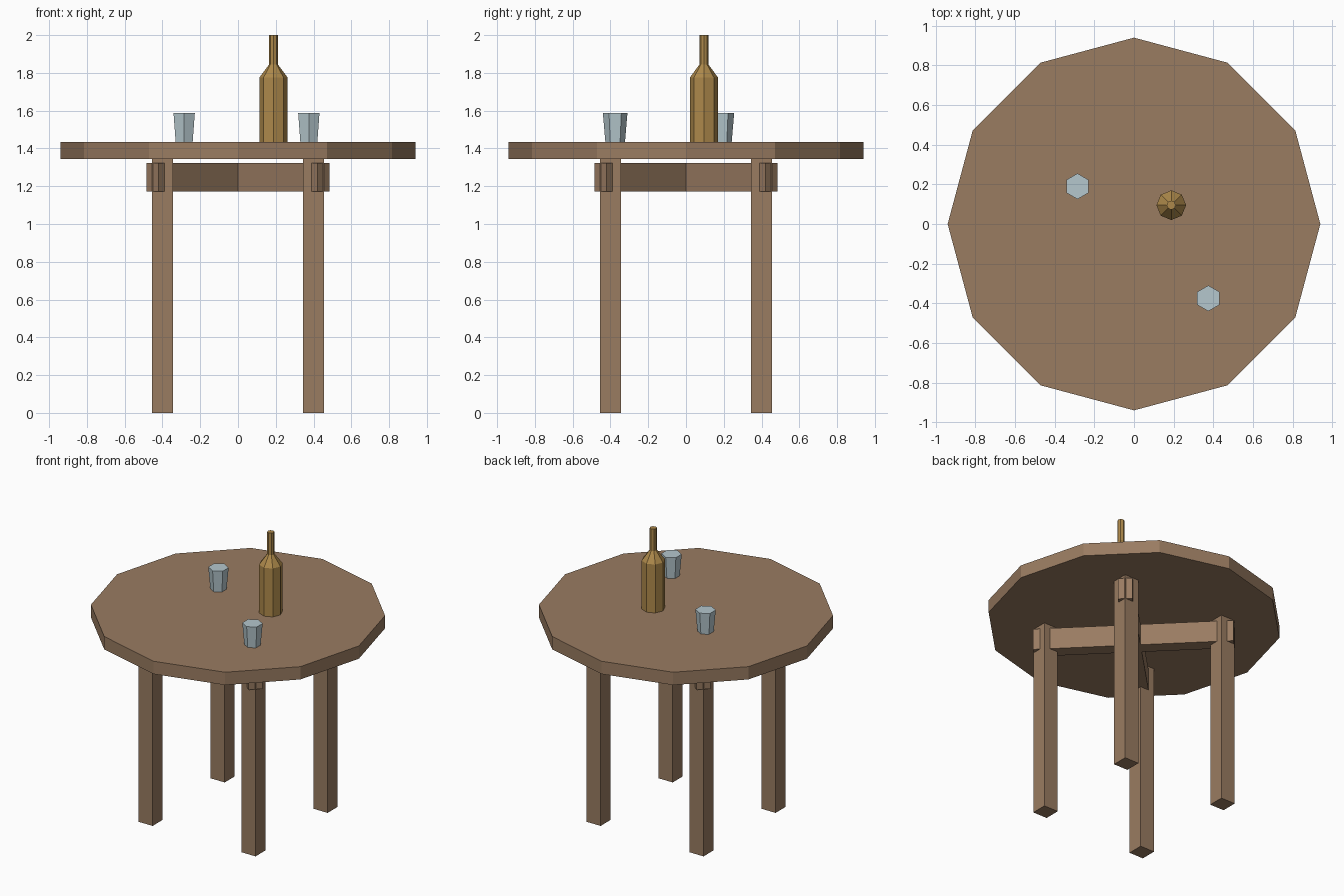
import bpy
import math
from mathutils import Matrix

if "Cube" in bpy.data.objects:
    bpy.data.objects.remove(bpy.data.objects["Cube"], do_unlink=True)


def material(name, rgb):
    mat = bpy.data.materials.new(name)
    mat.use_nodes = True
    color = (*rgb, 1.0)
    mat.diffuse_color = color
    mat.node_tree.nodes["Principled BSDF"].inputs["Base Color"].default_value = color
    return mat


wood = material("brown wood", (0.32, 0.20, 0.12))
amber = material("amber glass", (0.42, 0.25, 0.07))
clear = material("pale blue glass", (0.46, 0.57, 0.61))


def add_mesh(name, verts, faces, mat):
    mesh = bpy.data.meshes.new(name)
    mesh.from_pydata(verts, [], faces)
    mesh.materials.append(mat)
    obj = bpy.data.objects.new(name, mesh)
    bpy.context.collection.objects.link(obj)
    return obj


def lathe(name, profile, sides, center, mat, turn=0.0):
    """Faceted solid from (radius, z) rings, capped at both ends."""
    verts, faces = [], []
    for radius, z in profile:
        for i in range(sides):
            a = turn + math.tau * i / sides
            verts.append((center[0] + radius * math.cos(a),
                          center[1] + radius * math.sin(a), z))
    for r in range(len(profile) - 1):
        for i in range(sides):
            j = (i + 1) % sides
            lo, hi = r * sides, (r + 1) * sides
            faces.append((lo + i, lo + j, hi + j, hi + i))
    faces.append(tuple(reversed(range(sides))))
    faces.append(tuple(range(len(verts) - sides, len(verts))))
    return add_mesh(name, verts, faces, mat)


def box(name, size, center, mat, turn=0.0):
    bpy.ops.mesh.primitive_cube_add(size=1)
    obj = bpy.context.object
    obj.name = name
    obj.data.transform(Matrix.Translation(center) @ Matrix.Rotation(turn, 4, "Z")
                       @ Matrix.Diagonal((*size, 1)))
    obj.data.materials.append(mat)
    return obj


# Twelve-sided table top
TOP = 1.435
lathe("table_top", [(0.94, 1.345), (0.94, TOP)], 12, (0, 0), wood)

# Four square legs
for side, x in (("right", -0.4), ("left", 0.4)):
    for end, y in (("front", -0.4), ("back", 0.4)):
        box(f"{end}_{side}_leg", (0.11, 0.11, 1.345), (x, y, 0.6725), wood)

# Crossed diagonal rails, their ends poking through the legs
for name, angle in (("rail_a", 45), ("rail_b", -45)):
    box(name, (1.28, 0.092, 0.15), (0, 0, 1.247), wood, math.radians(angle))

# Bottle
lathe("bottle", [(0.075, TOP), (0.075, 1.775), (0.023, 1.845), (0.023, 2.0)],
      8, (0.188, 0.095), amber)

# Two tumblers
for name, spot in (("back_glass", (-0.285, 0.19)), ("front_glass", (0.375, -0.375))):
    lathe(name, [(0.052, TOP), (0.065, 1.587)], 6, spot, clear, math.radians(30))
